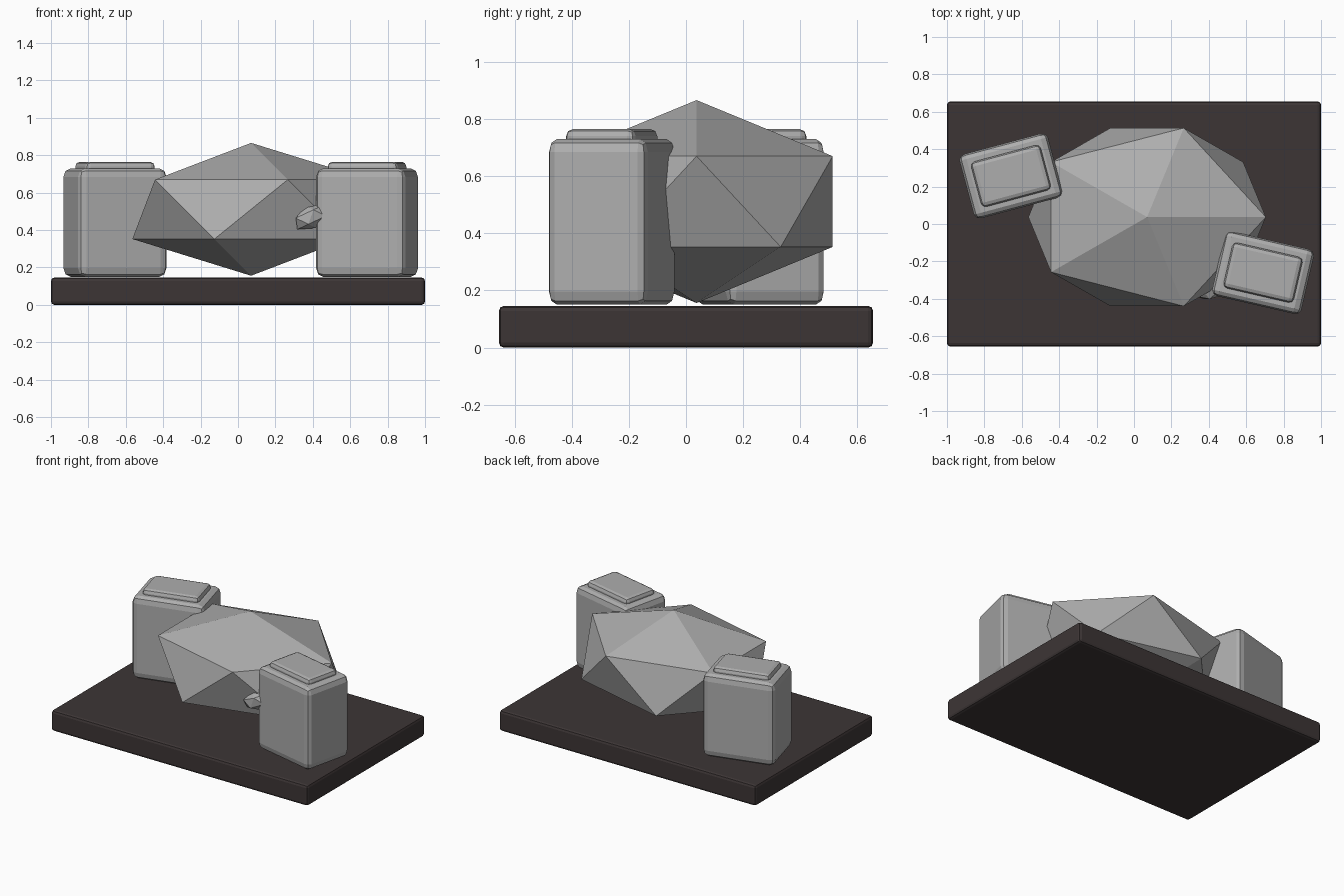
import bpy, bmesh, math
from mathutils import Matrix, Euler

if "Cube" in bpy.data.objects:
    bpy.data.objects.remove(bpy.data.objects["Cube"])


def material(name, rgb):
    m = bpy.data.materials.new(name)
    m.diffuse_color = (*rgb, 1)
    m.use_nodes = True
    m.node_tree.nodes["Principled BSDF"].inputs["Base Color"].default_value = m.diffuse_color
    return m


STONE = material("grey stone", (0.42, 0.42, 0.42))
SLAB = material("dark brown", (0.046, 0.036, 0.036))


def finish(name, bm, mat, loc, rot=(0, 0, 0)):
    bm.transform(Matrix.Translation(loc) @ Euler(rot).to_matrix().to_4x4())
    bmesh.ops.recalc_face_normals(bm, faces=bm.faces)
    mesh = bpy.data.meshes.new(name)
    bm.to_mesh(mesh)
    bm.free()
    mesh.materials.append(mat)
    ob = bpy.data.objects.new(name, mesh)
    bpy.context.collection.objects.link(ob)
    return ob


def block(name, size, mat, loc, bevel, rot_z=0, segments=2, stretched=True):
    """Bevelled box; a stretched bevel is cut on the unit cube, then scaled."""
    bm = bmesh.new()
    bmesh.ops.create_cube(bm, size=1)
    scale = Matrix.Diagonal((*size, 1))
    if not stretched:
        bm.transform(scale)
    bmesh.ops.bevel(bm, geom=bm.edges[:], offset=bevel, segments=segments,
                    profile=0.5, affect='EDGES')
    if stretched:
        bm.transform(scale)
    return finish(name, bm, mat, loc, (0, 0, rot_z))


def rock(name, radii, mat, loc, rot=(0, 0, 0)):
    bm = bmesh.new()
    bmesh.ops.create_icosphere(bm, subdivisions=1, radius=1)
    bm.transform(Matrix.Diagonal((*radii, 1)))
    return finish(name, bm, mat, loc, rot)


# Base slab
block("base_slab", (2.0, 1.31, 0.146), SLAB, (0, 0, 0.073), 0.018, stretched=False)

# Large faceted boulder and the small chip beside it
rock("boulder", (0.71, 0.56, 0.355), STONE, (0.07, 0.037, 0.511))
rock("stone_chip", (0.105, 0.06, 0.065), STONE, (0.39, -0.35, 0.47),
     (0, math.radians(-25), 0))

# Two upright blocks with raised caps
for side, x, y, angle in (("left", -0.658, 0.257, 15), ("right", 0.69, -0.26, -13)):
    a = math.radians(angle)
    block(side + "_block", (0.49, 0.355, 0.58), STONE, (x, y, 0.44), 0.08, a)
    block(side + "_cap", (0.385, 0.25, 0.07), STONE, (x, y, 0.73), 0.025, a,
          stretched=False)
